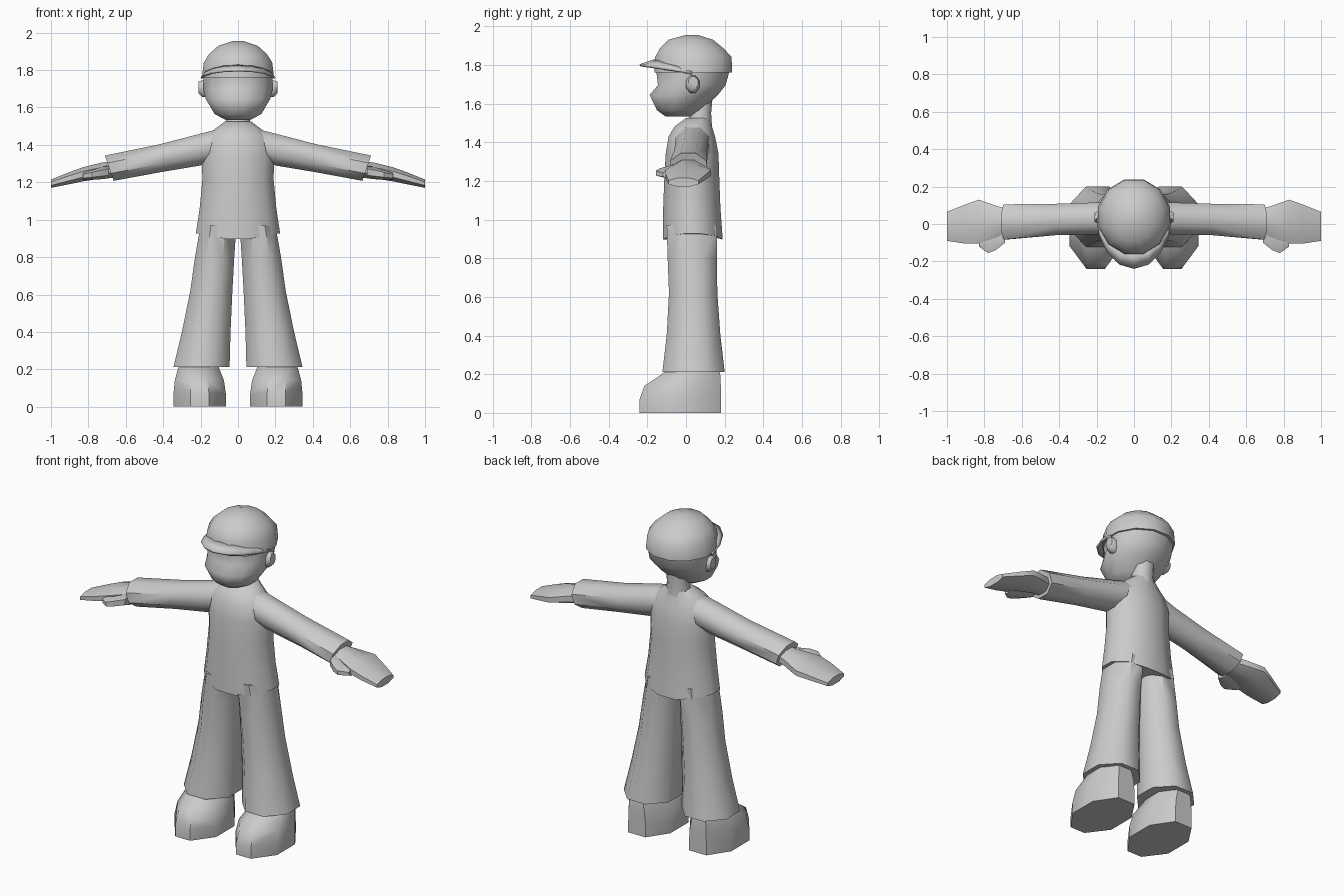
import bpy, bmesh
from math import cos, sin, pi, radians

if "Cube" in bpy.data.objects:
    bpy.data.objects.remove(bpy.data.objects["Cube"])

grey = bpy.data.materials.new("plain grey")
grey.use_nodes = True
grey.diffuse_color = (0.6, 0.6, 0.6, 1)
grey.node_tree.nodes["Principled BSDF"].inputs["Base Color"].default_value = (0.6, 0.6, 0.6, 1)


def finish(name, bm, angle=50):
    bmesh.ops.recalc_face_normals(bm, faces=bm.faces)
    mesh = bpy.data.meshes.new(name)
    bm.to_mesh(mesh)
    bm.free()
    mesh.materials.append(grey)
    ob = bpy.data.objects.new(name, mesh)
    bpy.context.collection.objects.link(ob)
    bpy.ops.object.select_all(action='DESELECT')
    ob.select_set(True)
    bpy.context.view_layer.objects.active = ob
    bpy.ops.object.shade_smooth_by_angle(angle=radians(angle))
    return ob


def loft(name, axis, rings, sides=8, side=1, shape=None, angle=50):
    """Skin rings (position, low a, high a, low b, high b) along an axis;
    side=-1 mirrors in x, shape(ring, x, y, z) adjusts single points."""
    bm = bmesh.new()
    loops = []
    for r, (p, a0, a1, b0, b1) in enumerate(rings):
        loop = []
        for i in range(sides):
            t = 2 * pi * (i + 0.5) / sides
            k = 1 / cos(pi / sides)
            a = (a0 + a1) / 2 + (a1 - a0) / 2 * cos(t) * k
            b = (b0 + b1) / 2 + (b1 - b0) / 2 * sin(t) * k
            co = (a, b, p) if axis == 'z' else (p, a, b)
            if shape:
                co = shape(r, *co)
            loop.append(bm.verts.new((co[0] * side, co[1], co[2])))
        loops.append(loop)
    for lo, hi in zip(loops, loops[1:]):
        for i in range(sides):
            j = (i + 1) % sides
            bm.faces.new((lo[i], lo[j], hi[j], hi[i]))
    bm.faces.new(loops[0])
    bm.faces.new(loops[-1])
    return finish(name, bm, angle)


# Shirt body, with a hem that dips in the middle
def shirt_hem(r, x, y, z):
    return x, y, z + (0.19 * abs(x) if r == 0 else 0)


loft("shirt_body", 'z', [
    (0.885, -.225, .225, -.12, .19), (1.06, -.205, .205, -.118, .178),
    (1.22, -.19, .19, -.112, .172), (1.34, -.195, .195, -.105, .168),
    (1.43, -.18, .18, -.09, .15), (1.48, -.13, .13, -.06, .135),
    (1.525, -.07, .07, .0, .13)], 12, shape=shirt_hem)

# Neck and head
loft("neck", 'z', [(1.47, -.075, .075, .0, .135), (1.55, -.06, .06, .02, .13),
                   (1.66, -.06, .06, .03, .14)])
loft("head", 'z', [
    (1.533, -.065, .065, -.105, .03), (1.565, -.125, .125, -.15, .08),
    (1.645, -.172, .172, -.188, .165), (1.695, -.185, .185, -.145, .205),
    (1.78, -.185, .185, -.155, .228)], 12, angle=60)

# Cap dome and arched brim
loft("cap_dome", 'z', [
    (1.76, -.193, .193, -.163, .238), (1.84, -.183, .183, -.16, .236),
    (1.885, -.155, .155, -.135, .195), (1.93, -.105, .105, -.09, .14),
    (1.955, -.03, .03, .0, .06)], 12)

bm = bmesh.new()
arcs = []
for i in range(9):
    t = pi * (-0.5 + i / 8)
    c = cos(t)
    inner = bm.verts.new((.186 * sin(t), .03 - .185 * c, 1.765 + .06 * c))
    outer = bm.verts.new((.197 * sin(t), .03 - .268 * c ** 1.1, 1.755 + .043 * c))
    arcs.append((inner, outer))
for (a, b), (c, d) in zip(arcs, arcs[1:]):
    bm.faces.new((a, b, d, c))
brim = finish("cap_brim", bm)
thick = brim.modifiers.new("thickness", 'SOLIDIFY')
thick.thickness = 0.012
thick.offset = 0


# Cuff of the sleeve leans with the arm
def cuff(r, x, y, z):
    return (x + (z - 1.275) * 0.35 if r == 3 else x), y, z


# Shoe toe is rounder than the heel
def shoe_point(r, x, y, z):
    if y < -.15:
        x = .205 + (x - .205) * 0.85
    return x, y, z


for word, s in (("left", 1), ("right", -1)):
    loft(word + "_ear", 'x', [
        (.165, .005, .065, 1.655, 1.735), (.19, .0, .07, 1.655, 1.745),
        (.21, .012, .062, 1.675, 1.74)], side=s)
    loft(word + "_sleeve", 'x', [
        (.08, -.05, .125, 1.33, 1.49), (.20, -.055, .115, 1.29, 1.46),
        (.42, -.06, .108, 1.253, 1.403), (.688, -.083, .105, 1.208, 1.343)],
        side=s, shape=cuff)
    loft(word + "_hand", 'x', [
        (.66, -.05, .075, 1.225, 1.315), (.73, -.07, .095, 1.22, 1.305),
        (.83, -.105, .13, 1.205, 1.28), (.90, -.105, .105, 1.19, 1.255),
        (1.0, -.09, .065, 1.17, 1.215)], side=s)
    loft(word + "_thumb", 'x', [
        (.69, -.10, .0, 1.225, 1.285), (.74, -.14, -.03, 1.22, 1.275),
        (.78, -.156, -.05, 1.218, 1.262), (.83, -.12, -.07, 1.215, 1.25)],
        6, side=s)
    loft(word + "_trouser_leg", 'z', [
        (.212, .045, .345, -.122, .20), (.40, .04, .30, -.10, .178),
        (.62, .03, .255, -.088, .162), (.80, .02, .23, -.095, .16),
        (.97, .008, .20, -.10, .16)], side=s)
    loft(word + "_shoe", 'z', [
        (0, .065, .345, -.24, .18), (.07, .065, .345, -.24, .18),
        (.14, .075, .338, -.215, .18), (.19, .095, .325, -.14, .178),
        (.235, .11, .31, -.08, .17)], side=s, shape=shoe_point)
